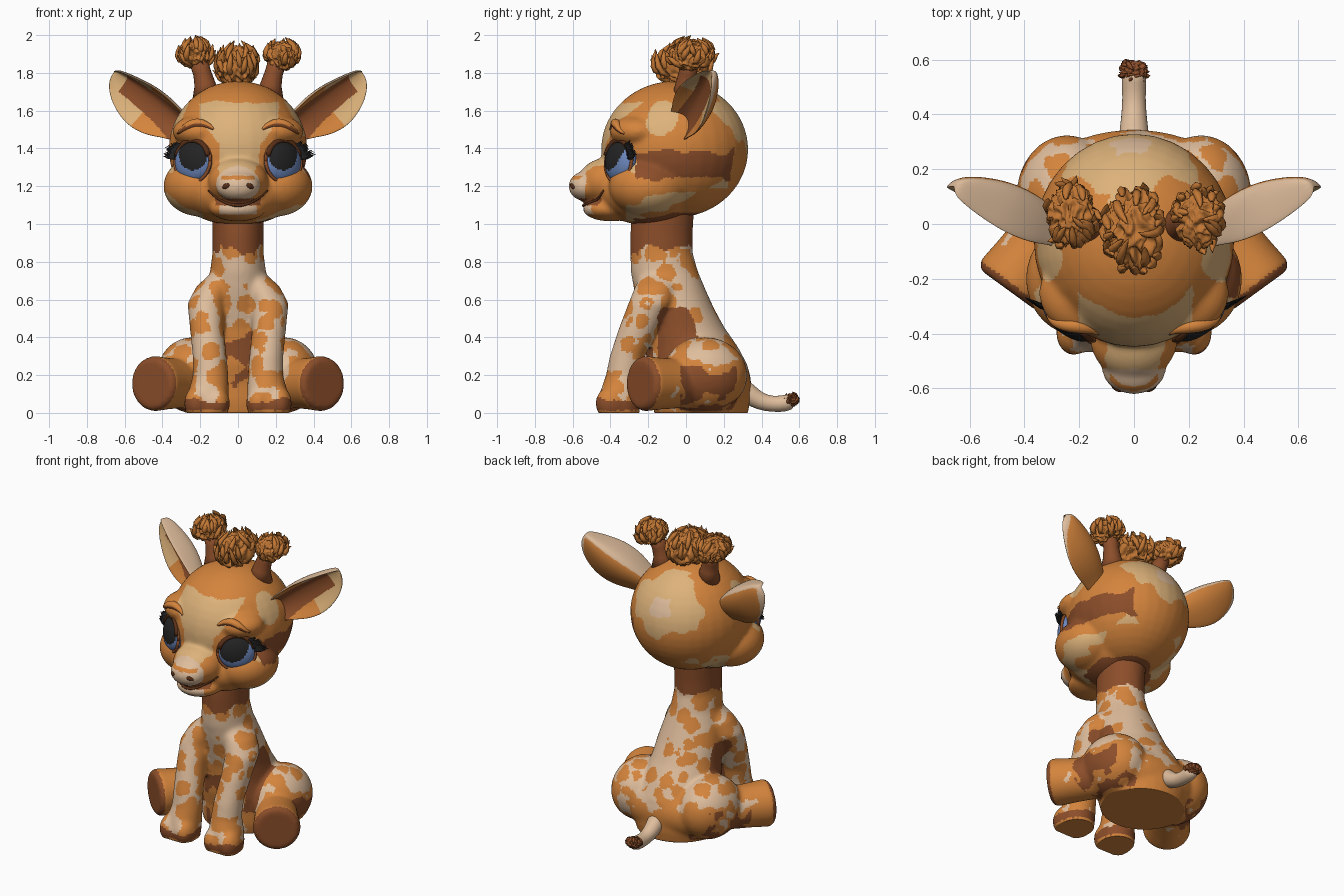
import bpy, bmesh, math, random
from mathutils import Vector, Matrix, noise
from mathutils.bvhtree import BVHTree

if "Cube" in bpy.data.objects:
    bpy.data.objects.remove(bpy.data.objects["Cube"])

# ---------- palette ----------
PALETTE = {"orange": "D4843C", "brown": "8C4E2A", "tan": "DDB27A", "pale": "DFBD9C",
           "hair": "C07634", "iris_blue": "6C87BC", "black": "232323", "dark_brown": "5A3018"}
MATS = {}
for name, code in PALETTE.items():
    srgb = [int(code[i:i + 2], 16) / 255 for i in (0, 2, 4)]
    col = [((c + 0.055) / 1.055) ** 2.4 for c in srgb] + [1]
    m = bpy.data.materials.new(name)
    m.use_nodes = True
    m.diffuse_color = col
    bsdf = m.node_tree.nodes["Principled BSDF"]
    bsdf.inputs["Base Color"].default_value = col
    bsdf.inputs["Roughness"].default_value = 0.7
    MATS[name] = m


# ---------- helpers ----------
def skin(bm, rings):
    """Closed skin over a row of closed rings."""
    rows = [[bm.verts.new(p) for p in ring] for ring in rings]
    n = len(rows[0])
    for a, b in zip(rows, rows[1:]):
        for i in range(n):
            bm.faces.new((a[i], a[(i + 1) % n], b[(i + 1) % n], b[i]))
    bm.faces.new(rows[0][::-1])
    bm.faces.new(rows[-1])


def stack(bm, levels, side=1, n=32):
    """Loft of level ellipses: height, centre x, centre y, radius x, radius y."""
    turn = [2 * math.pi * i / n for i in range(n)]
    skin(bm, [[Vector((side * (cx + rx * math.cos(a)), cy + ry * math.sin(a), z)) for a in turn]
              for z, cx, cy, rx, ry in levels])


def tube(bm, pts, radii, ref, n=8):
    pts = [Vector(p) for p in pts]
    rings = []
    for i, p in enumerate(pts):
        t = (pts[min(i + 1, len(pts) - 1)] - pts[max(i - 1, 0)]).normalized()
        a = t.cross(Vector(ref)).normalized()
        b = t.cross(a)
        rings.append([p + radii[i] * (a * math.cos(k) + b * math.sin(k))
                      for k in (2 * math.pi * j / n for j in range(n))])
    skin(bm, rings)


def ball(bm, c, r, rot=Matrix(), seg=32):
    bmesh.ops.create_uvsphere(bm, u_segments=seg, v_segments=seg * 2 // 3, radius=1,
                              matrix=Matrix.Translation(c) @ rot @ Matrix.Diagonal((*r, 1)))


def ragged(c, scale):
    return noise.noise(c * scale) + .5 * noise.noise(c * scale * 2.7)


def finish(name, bm, rule, voxel=0, smooth=0, subsurf=0):
    """Make the object, bake its modifiers, then colour faces with the rule."""
    bmesh.ops.recalc_face_normals(bm, faces=bm.faces)
    me = bpy.data.meshes.new(name)
    bm.to_mesh(me)
    bm.free()
    ob = bpy.data.objects.new(name, me)
    bpy.context.collection.objects.link(ob)
    if voxel:
        mod = ob.modifiers.new("Blend", "REMESH")
        mod.mode, mod.voxel_size = "VOXEL", voxel
        mod = ob.modifiers.new("Soften", "SMOOTH")
        mod.factor, mod.iterations = 0.5, smooth
    if subsurf:
        ob.modifiers.new("Round", "SUBSURF").levels = subsurf
    if ob.modifiers:
        dg = bpy.context.evaluated_depsgraph_get()
        baked = bpy.data.meshes.new_from_object(ob.evaluated_get(dg))
        ob.modifiers.clear()
        ob.data = baked
    slots = {}
    for v in ob.data.vertices:
        v.co.z = max(v.co.z, 0)
    for f in ob.data.polygons:
        key = rule(f.center, f.normal) if callable(rule) else rule
        if key not in slots:
            slots[key] = len(slots)
            ob.data.materials.append(MATS[key])
        f.material_index = slots[key]
        f.use_smooth = True
    return ob


# ---------- body, neck and legs ----------
SOLE, OUT = Vector((.45, -.23, .155)), Vector((.59, -.81, 0)).normalized()
bm = bmesh.new()
stack(bm, [(z, 0, cy, rx, ry) for z, cy, rx, ry in (
    (-.04, .08, .25, .24), (.06, .08, .28, .26), (.15, .08, .285, .265), (.25, .06, .265, .268),
    (.35, .03, .23, .245), (.45, -.01, .21, .215), (.55, -.05, .2, .2), (.65, -.085, .18, .19),
    (.75, -.115, .148, .178), (.85, -.13, .135, .165), (.95, -.13, .135, .165), (1.1, -.12, .14, .165))])
ball(bm, (0, .13, .16), (.36, .215, .19))
for side in (-1, 1):
    stack(bm, [(-.04, .16, -.355, .1, .105), (.05, .16, -.355, .112, .115), (.12, .155, -.345, .106, .107),
               (.2, .145, -.33, .094, .094), (.3, .15, -.31, .09, .094), (.45, .165, -.25, .09, .105),
               (.58, .168, -.19, .1, .115), (.67, .125, -.16, .095, .11), (.76, .06, -.14, .06, .08)], side)
    for toe in (.108, .22):
        ball(bm, (side * toe, -.395, .05), (.065, .085, .09))
    flip = Vector((side, 1, 1))
    tube(bm, [(SOLE + OUT * d) * flip for d in (.015, -.01, -.12, -.24, -.36)],
         [.128, .147, .137, .13, .13], (0, 0, 1), 32)
    ball(bm, (side * .245, .1, .2), (.185, .225, .2))


def body_rule(c, n):
    x, y, z = abs(c.x), c.y, c.z
    wob = ragged(c, 8)
    spot = noise.voronoi(c * 10)[0][0] + .12 * noise.noise(c * 30)
    if x > .3 and (Vector((x, y, z)) - SOLE).dot(OUT) > -.012:
        return "brown"
    if z < .012:
        return "orange"
    if z < .065 + .025 * wob and y < -.2 and x < .3:
        return "brown"
    if z + .06 * wob > .87:
        return "brown"
    if z + .1 * wob > .8:
        return "orange" if spot < .62 else "pale"
    edge = .06 - .5 * max(z - .42, 0) + .03 * wob
    if -.15 < y < edge and .15 < z < .56 and x < .24:
        return "brown"
    if x < .13 and -.24 < y < -.1 and z < .45:
        return "brown" if wob > .15 else "orange"
    if z < .27 + .04 * wob and y > -.08 and x > .2:
        if wob < -.5:
            return "pale"
        return "brown" if -.03 < y < .27 and wob > -.1 and z < .25 else "orange"
    if x > .27 and y < 0 and z < .3:
        return "orange"
    if z < .2 + .05 * wob and y > 0:
        return "orange"
    return "orange" if spot < (.62 if z < .22 else .51) else "pale"


finish("body", bm, body_rule, voxel=.0115, smooth=12)

# ---------- head ----------
bm = bmesh.new()
ball(bm, (0, -.06, 1.395), (.367, .39, .362))
ball(bm, (0, -.2, 1.165), (.31, .27, .172))
ball(bm, (0, -.42, 1.225), (.16, .15, .125))
ball(bm, (0, -.53, 1.2), (.117, .092, .08))
ball(bm, (0, -.4, 1.08), (.148, .147, .066))
for side in (-1, 1):
    ball(bm, (side * .2, -.2, 1.2), (.195, .21, .16))
    ball(bm, (side * .2, -.26, 1.49), (.15, .14, .085), Matrix.Rotation(side * .6, 4, "Z"))


def head_rule(c, n):
    x, y, z = abs(c.x), c.y, c.z
    wob = ragged(c, 5)
    if y < -.53 and z > 1.135:
        return "orange" if 1.235 < z < 1.255 and x < .09 else "pale"
    if y < -.44 and x < .12 and 1.1 < z < 1.135:
        return "brown"
    if y < -.45 and x < .1 and 1.05 < z < 1.1:
        return "pale"
    blaze = .1 + .11 * min(max((z - 1.42) / .12, 0), 1)
    if y < -.2 and 1.16 < z < 1.64 + .02 * wob and x < blaze + .025 * wob:
        return "tan"
    if c.x > .17 and -.27 < y + .03 * wob < .25 and abs(z + .05 * wob - 1.315 - .03 * y) < .078:
        return "brown"
    if math.hypot(y + .12, z - 1.56) < .085 + .025 * wob and x > .15:
        return "tan"
    if math.hypot(x - .31, y + .25, z - 1.27) < .06 + .02 * wob:
        return "tan"
    patch = math.hypot(x / .24, (z - 1.53) / .19) - .3 * wob
    if y > .08 and patch < 1:
        return "pale" if patch < .38 else "tan"
    if abs(z - 1.085 - .3 * (y + .22)) < .042 - .09 * y + .06 * wob and -.32 < y < .22 and x > .1:
        return "tan" if c.x > 0 or wob > .05 else "orange"
    if z < 1.06 and y > -.28 and x < .2:
        return "brown"
    return "orange"


head = finish("head", bm, head_rule, voxel=.0115, smooth=12)
tree = BVHTree.FromPolygons([v.co for v in head.data.vertices],
                            [f.vertices[:] for f in head.data.polygons])


def on_face(x, z, lift=0):
    hit = tree.ray_cast(Vector((x, -2, z)), Vector((0, 1, 0)))
    return hit[0] + hit[1] * lift


# ---------- mouth and nostrils ----------
bm = bmesh.new()
arc = [i / 8 for i in range(-8, 9)]
tube(bm, [on_face(.155 * t, 1.098 + .08 * t * t, .001) for t in arc],
     [.009 - .004 * abs(t) for t in arc], (0, -1, 0))
finish("mouth_line", bm, "dark_brown")
bm = bmesh.new()
for side in (-1, 1):
    ball(bm, on_face(side * .066, 1.2, -.004), (.024, .01, .014),
         Matrix.Rotation(side * .6, 4, "Z") @ Matrix.Rotation(side * .4, 4, "Y"), 16)
finish("nostrils", bm, "dark_brown")

# ---------- eyes, lids, lashes, brows, ears and horns ----------
random.seed(4)
EAR = [(-.12, .08, .07), (.08, .11, .08), (.25, .155, .1), (.5, .18, .1),
       (.75, .15, .065), (.92, .1, .035), (1, .04, .01)]
BASE, AXIS = Vector((.295, -.015, 1.53)), Vector((.36, .15, .28))
FWD = Vector((.72, -.69, .03))
FWD = (FWD - FWD.project(AXIS)).normalized()
UP = FWD.cross(AXIS).normalized()
UP = UP if UP.z > 0 else -UP

for side, tag in ((-1, "right"), (1, "left")):
    flip = Vector((side, 1, 1))
    frame = (Matrix.Translation((side * .232, -.345, 1.332)) @ Matrix.Rotation(side * math.radians(36), 4, "Z")
             @ Matrix.Rotation(math.radians(-6), 4, "X"))

    bm = bmesh.new()
    ball(bm, (0, 0, 0), (.116, .062, .112), frame, 64)
    finish(tag + "_eyeball", bm, lambda c, n: "black" if math.hypot(
        (abs(c.x) - .238) / .076, (c.z - 1.365) / .08) < 1 and c.y < -.3 else "iris_blue")

    def rim(deg, r=.116, depth=-.014):
        a = math.radians(deg)
        return frame @ Vector((side * r * math.cos(a), depth, r * math.sin(a)))

    face = frame.to_3x3() @ Vector((0, -1, 0))
    bm = bmesh.new()
    tube(bm, [rim(d) for d in range(-180, 181, 15)], [.009] * 25, face)
    finish(tag + "_eye_rim", bm, "brown")
    bm = bmesh.new()
    tube(bm, [rim(d, .11, -.024) for d in range(15, 171, 15)], [.014] * 11, face)
    finish(tag + "_upper_lid", bm, "dark_brown")
    bm = bmesh.new()
    for k in range(14):
        d = 8 + k * 3.2
        root = rim(d, .11, -.028)
        out = (rim(d * .5, 1, -.15) - rim(0, 0, 0)).normalized()
        size = (.085 - .003 * k) * random.uniform(.75, 1.1)
        tip = root + out * size + Vector((0, 0, .004))
        tube(bm, [root, root.lerp(tip, .5) - Vector((0, 0, .006)), tip], [.011, .007, .001], face, 5)
    finish(tag + "_lashes", bm, "black")

    bm = bmesh.new()
    tube(bm, [on_face(side * (.225 + .095 * t), 1.535 - .045 * t * t - .012 * t, -.004) for t in arc],
         [.025 - .018 * t * t for t in arc], (0, -1, 0), 12)
    finish(tag + "_brow", bm, lambda c, n: "brown" if n.z < 0 else "orange")

    # cupped ear: front sheet hollow, back sheet rounded
    bm = bmesh.new()
    rings = []
    steps = [-1 + i / 4 for i in range(9)]
    for t, low, high in EAR:
        mid = BASE + AXIS * t
        cup = .55 * (low + high)
        ring = []
        for sheet, order in ((0, steps), (1, steps[::-1])):
            for s in order:
                drop = -cup * (1 - s * s) * (1 if sheet else .62) + (-.008 if sheet else .012)
                ring.append((mid + UP * s * (high if s > 0 else low) + FWD * (drop + cup * .4)) * flip)
        rings.append(ring)
    skin(bm, rings)

    def ear_rule(c, n):
        p, q = c * flip - BASE, n * flip
        t, s = p.dot(AXIS) / AXIS.length_squared, p.dot(UP)
        if q.dot(FWD) > .1:
            if s > .06 - .03 * t:
                return "orange" if t < .5 else "tan"
            if s > -.1 + .03 * t and t < .84:
                return "brown"
            return "tan" if t > .48 else "orange"
        return "pale" if q.z > .3 or q.x > .35 else "orange"

    finish(tag + "_ear", bm, ear_rule, subsurf=3)

    bm = bmesh.new()
    tube(bm, [(side * x, y, z) for x, y, z in ((.165, 0, 1.66), (.175, 0, 1.74), (.19, .01, 1.8), (.215, .02, 1.88))],
         [.078, .056, .048, .05], (0, 1, 0), 20)
    finish(tag + "_horn", bm, "brown")


# ---------- hair tufts: ridged core with locks sweeping upward ----------
def tuft(name, centre, radii, locks, color, size=1):
    centre, radii = Vector(centre), Vector(radii)
    bm = bmesh.new()
    bmesh.ops.create_icosphere(bm, subdivisions=5, radius=1)
    for v in bm.verts:
        p = v.co.copy()
        q = Vector((p.x * 3.6, p.y * 3.6, p.z * .9)) + centre * 9
        ridge = 1 - abs(noise.noise(q + noise.noise_vector(p * 1.6) * .9)) * 2
        v.co = centre + p * radii * (.74 + .3 * ridge)
    for _ in range(locks):
        az, drift = random.uniform(0, 2 * math.pi), random.uniform(-.6, .6)
        low, sweep = random.uniform(-1, .3), random.uniform(.8, 1.3)
        pts = []
        for u, r in ((0, .8), (.25, .97), (.5, 1.02), (.75, 1.06), (.9, 1.13), (1, 1.24)):
            e, a = low + sweep * u, az + drift * u
            pts.append(centre + radii * r * Vector((math.cos(e) * math.cos(a), math.cos(e) * math.sin(a), math.sin(e))))
        tube(bm, pts, [r * size for r in (.01, .016, .017, .013, .007, .001)],
             (math.sin(az), -math.cos(az), .1), 6)
    finish(name, bm, color)


tuft("left_horn_tuft", (.235, .02, 1.89), (.088, .115, .08), 20, "hair")
tuft("right_horn_tuft", (-.228, .03, 1.9), (.092, .12, .08), 20, "hair")
tuft("forelock", (0, -.02, 1.835), (.112, .155, .112), 26, "hair")

# ---------- tail ----------
bm = bmesh.new()
tube(bm, [(0, .27, .15), (0, .33, .1), (0, .39, .06), (0, .46, .045), (0, .53, .05), (0, .565, .065)],
     [.06, .055, .047, .042, .046, .04], (1, 0, 0), 20)
finish("tail", bm, "pale", subsurf=1)
tuft("tail_tuft", (0, .56, .068), (.055, .04, .036), 10, "brown", .5)
